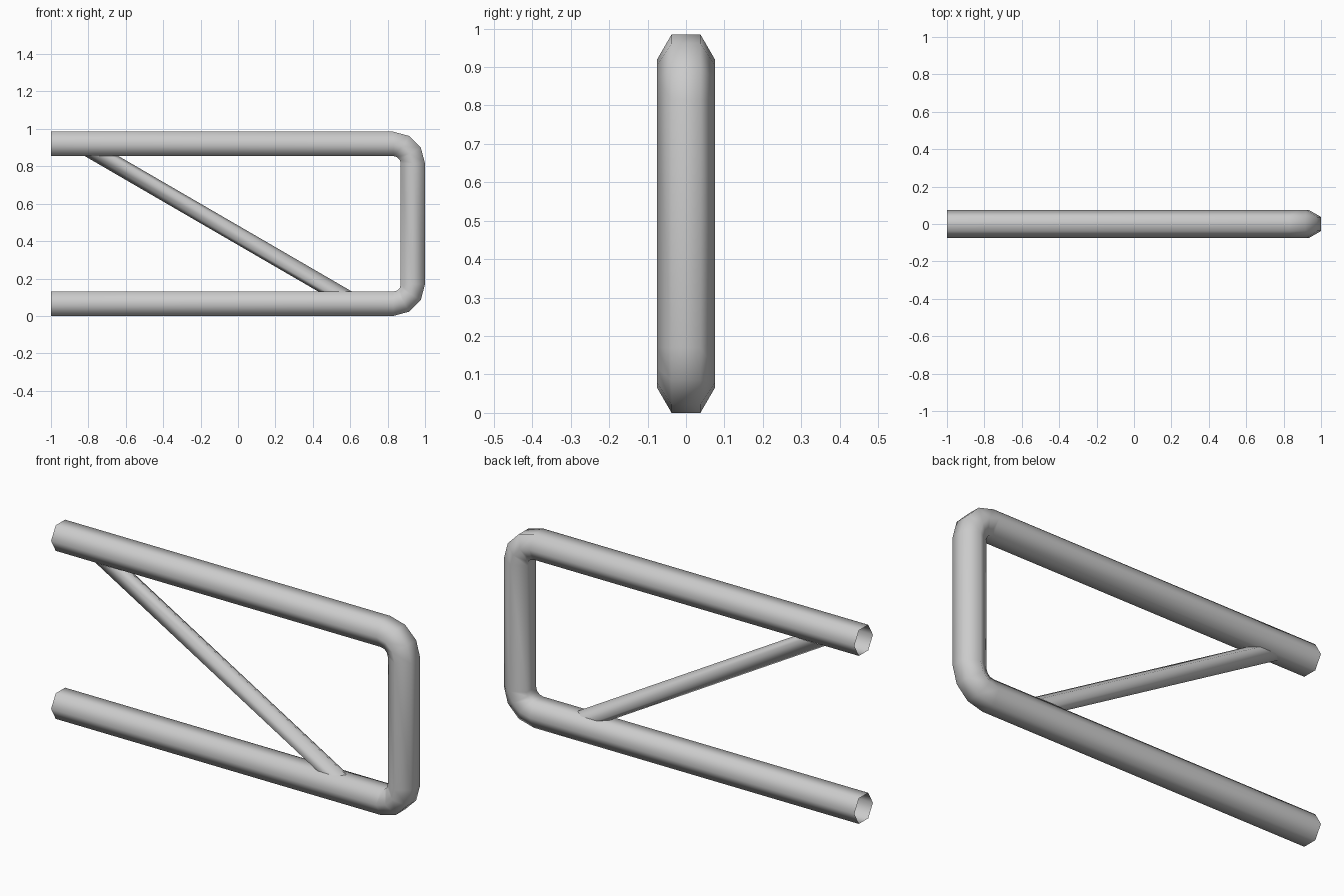
import bpy, bmesh
from math import sin, cos, pi, radians
from mathutils import Vector

cube = bpy.data.objects.get("Cube")
if cube:
    bpy.data.objects.remove(cube)

SIDES = 6
R = 0.075              # main tube radius
FLAT = R * cos(pi / 6) # half height between flats
H = 0.985              # overall height
BEND = 0.105           # centreline bend radius

steel = bpy.data.materials.new("light_grey_metal")
steel.use_nodes = True
grey = (0.6, 0.6, 0.6, 1)
steel.diffuse_color = grey
steel.node_tree.nodes["Principled BSDF"].inputs["Base Color"].default_value = grey


def section(centre, u, v):
    """Hexagonal ring around centre, spanned by half-axes u and v."""
    return [centre + u * cos(2 * pi * i / SIDES) + v * sin(2 * pi * i / SIDES)
            for i in range(SIDES)]


def tube(name, rings):
    """Open-ended smooth tube through a list of rings."""
    bm = bmesh.new()
    loops = [[bm.verts.new(p) for p in ring] for ring in rings]
    for a, b in zip(loops, loops[1:]):
        for i in range(SIDES):
            j = (i + 1) % SIDES
            bm.faces.new((a[i], a[j], b[j], b[i])).smooth = True
    bmesh.ops.recalc_face_normals(bm, faces=bm.faces)
    mesh = bpy.data.meshes.new(name)
    bm.to_mesh(mesh)
    bm.free()
    mesh.materials.append(steel)
    obj = bpy.data.objects.new(name, mesh)
    bpy.context.collection.objects.link(obj)
    return obj


# Bent main rail: lower run, two rounded corners, upper run
Y = Vector((0, 1, 0))
bend_x = 1 - FLAT - BEND
low, high = FLAT + BEND, H - FLAT - BEND
path = [(Vector((-1, 0, FLAT)), -90)]
for z, start in ((low, -90), (high, 0)):
    for step in range(4):
        angle = start + step * 30
        a = radians(angle)
        path.append((Vector((bend_x + BEND * cos(a), 0, z + BEND * sin(a))), angle))
path.append((Vector((-1, 0, H - FLAT)), 90))

rings = []
for centre, angle in path:
    a = radians(angle)
    rings.append(section(centre, Y * R, Vector((cos(a), 0, sin(a))) * R))
tube("bent_rail", rings)

# Diagonal brace, cut level where it meets the rails
cut_u, cut_v = Vector((0.09, 0, 0)), Vector((0, 0.045, 0))
tube("diagonal_brace", [
    section(Vector((-0.73, 0, H - 2 * FLAT)), cut_u, cut_v),
    section(Vector((0.52, 0, 2 * FLAT)), cut_u, cut_v),
])
